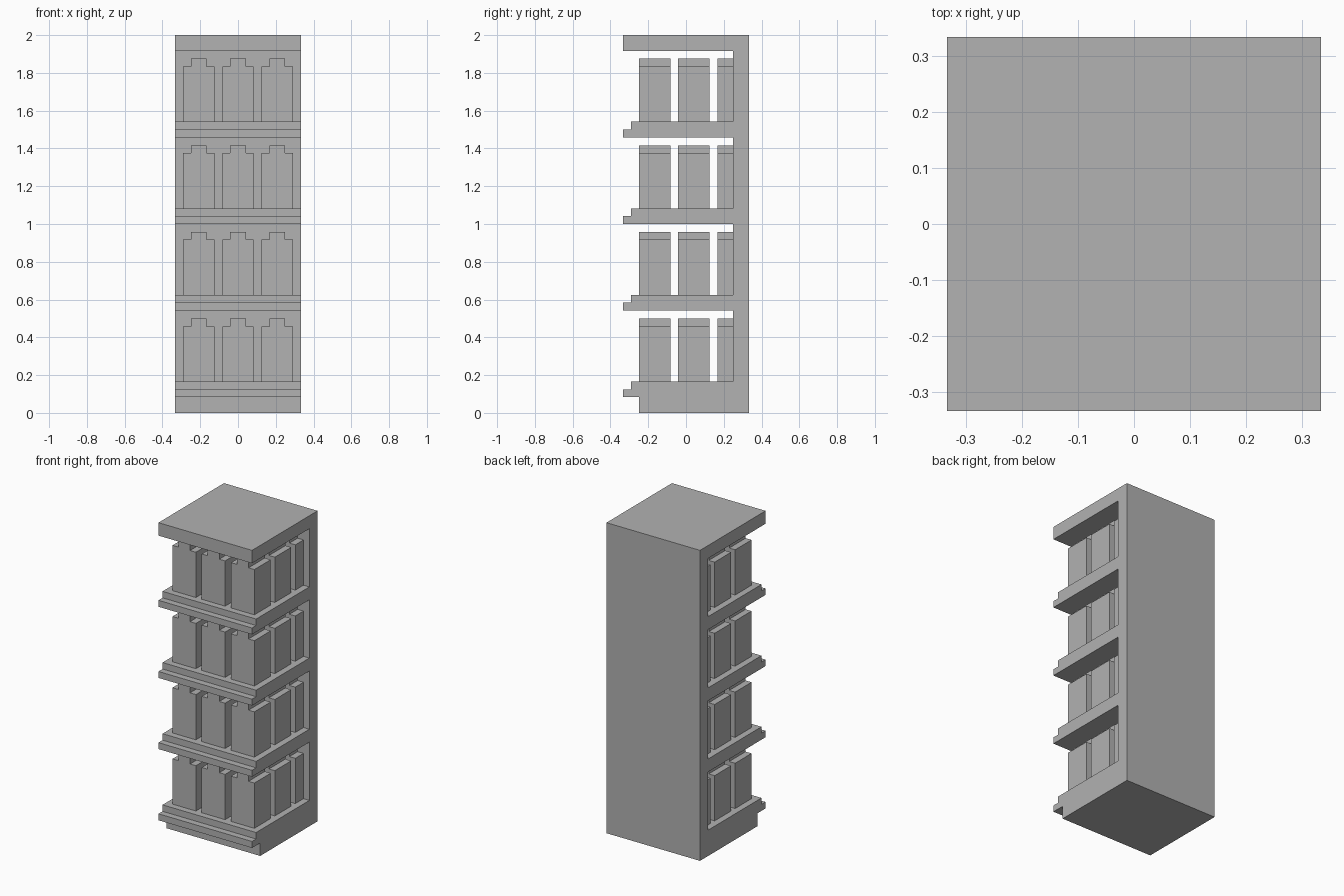
import bpy
from mathutils import Vector

UNIT = 1 / 24          # every size is a whole number of these
LEVELS, PITCH = 4, 11

cube = bpy.data.objects.get("Cube")
if cube:
    bpy.data.objects.remove(cube, do_unlink=True)

grey = bpy.data.materials.new("plain grey")
grey.use_nodes = True
grey.diffuse_color = (0.445, 0.445, 0.445, 1)
grey.node_tree.nodes["Principled BSDF"].inputs["Base Color"].default_value = grey.diffuse_color


def extrude_profile(name, profile, axis, start, end):
    """Sweep a flat (horizontal, height) outline along x or y."""
    def place(h, z, along):
        return Vector((along, h, z) if axis == "x" else (h, along, z)) * UNIT

    n = len(profile)
    verts = [place(h, z, a) for a in (start, end) for h, z in profile]
    faces = [tuple(range(n)), tuple(reversed(range(n, 2 * n)))]
    faces += [(i, i + n, (i + 1) % n + n, (i + 1) % n) for i in range(n)]
    if axis == "x":
        faces = [tuple(reversed(f)) for f in faces]
    mesh = bpy.data.meshes.new(name)
    mesh.from_pydata(verts, [], faces)
    mesh.materials.append(grey)
    obj = bpy.data.objects.new(name, mesh)
    bpy.context.collection.objects.link(obj)
    return obj


# Shelf unit: base, stepped shelves, back panel and top slab in one side outline
outline = [(8, 0), (-6, 0), (-6, 2)]
for level in range(LEVELS):
    z = 2 + level * PITCH
    if level:
        outline.append((6, z))
    outline += [(-8, z), (-8, z + 1), (-7, z + 1), (-7, z + 2), (6, z + 2)]
outline += [(6, 46), (-8, 46), (-8, 48), (8, 48)]
shelf_unit = extrude_profile("shelf_unit", outline, "x", -8, 8)

# Containers: three by three on each shelf, each with a raised ridge on top
for level in range(LEVELS):
    z = 4 + level * PITCH
    for x in (-5, 0, 5):
        half = [(2, z), (2, z + 7), (1, z + 7), (1, z + 8)]
        profile = [(x + h, v) for h, v in half]
        profile += [(x - h, v) for h, v in reversed(half)]
        for row, (front, back) in {"front": (-6, -2), "middle": (-1, 3), "back": (4, 6)}.items():
            extrude_profile(f"{row}_container", profile, "y", front, back)

# Make all normals face outward
import bmesh
for obj in bpy.context.collection.objects:
    if obj.name.startswith(("shelf_unit", "front_", "middle_", "back_")):
        bm = bmesh.new()
        bm.from_mesh(obj.data)
        bmesh.ops.recalc_face_normals(bm, faces=bm.faces)
        bm.to_mesh(obj.data)
        bm.free()
